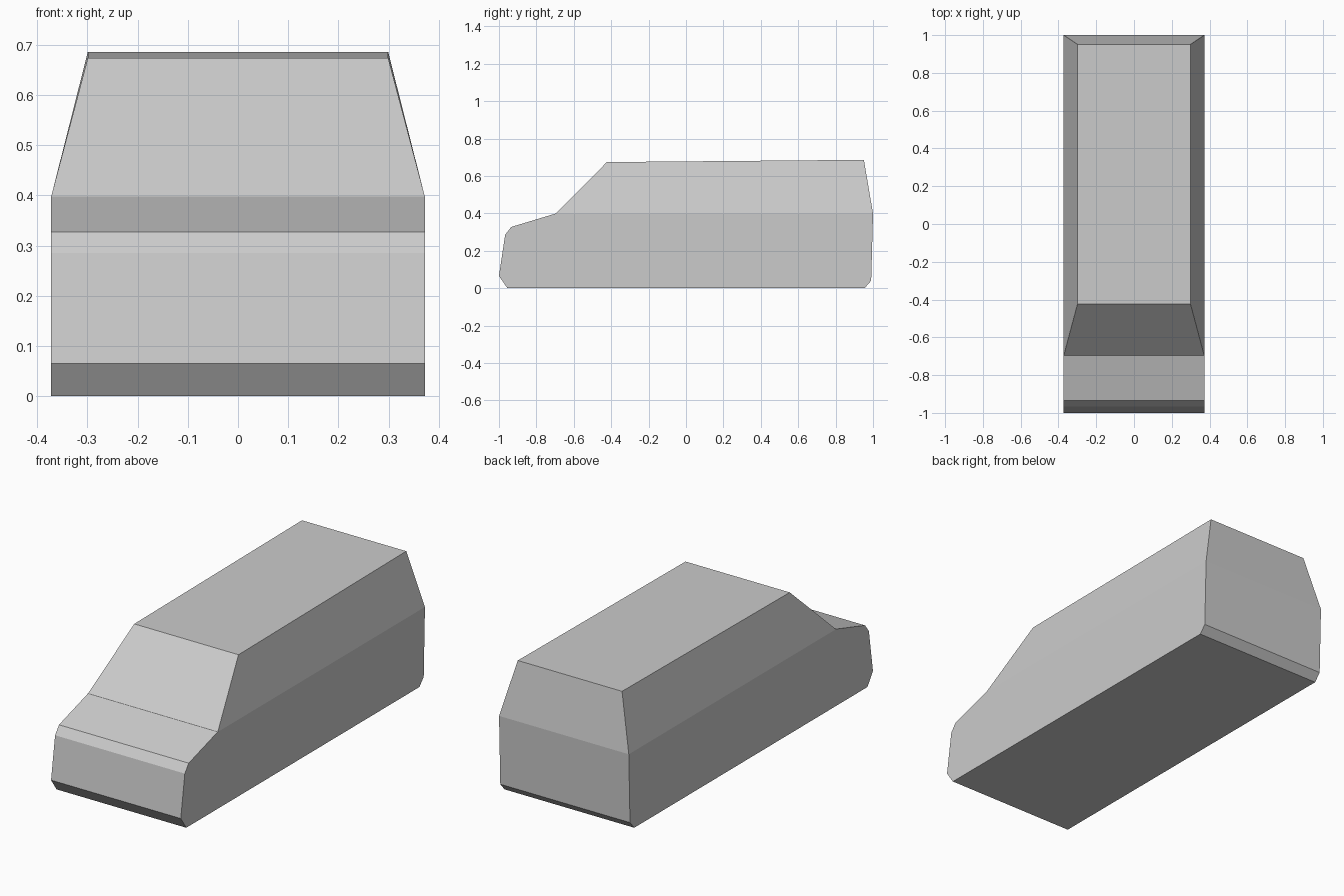
import bpy

if "Cube" in bpy.data.objects:
    bpy.data.objects.remove(bpy.data.objects["Cube"])

HALF_WIDTH = 0.372   # body and cabin base
ROOF_HALF = 0.299    # narrower roof


def loft(name, left, right):
    """Closed solid between two matching side outlines."""
    n = len(left)
    faces = [tuple(range(n)), tuple(reversed(range(n, 2 * n)))]
    faces += [((i + 1) % n, i, n + i, n + (i + 1) % n) for i in range(n)]
    mesh = bpy.data.meshes.new(name)
    mesh.from_pydata(left + right, [], faces)
    mesh.update()
    obj = bpy.data.objects.new(name, mesh)
    bpy.context.collection.objects.link(obj)
    return obj


def mirrored_solid(name, outline):
    """Outline points are (half width, y, z), mirrored across x = 0."""
    left = [(-x, y, z) for x, y, z in outline]
    return loft(name, left, outline)


# Lower body: bonnet, bumpers and flat floor as one side profile
body_profile = [(-1.0, 0.065), (-0.967, 0.285), (-0.935, 0.327), (-0.70, 0.398),
                (1.0, 0.398), (0.99, 0.04), (0.955, 0.0), (-0.955, 0.0)]
mirrored_solid("lower_body", [(HALF_WIDTH, y, z) for y, z in body_profile])

# Upper cabin: tapered sides, raked windscreen, slightly rising roof
mirrored_solid("upper_cabin", [(HALF_WIDTH, -0.697, 0.398), (ROOF_HALF, -0.423, 0.674),
                               (ROOF_HALF, 0.951, 0.686), (HALF_WIDTH, 1.0, 0.398)])
